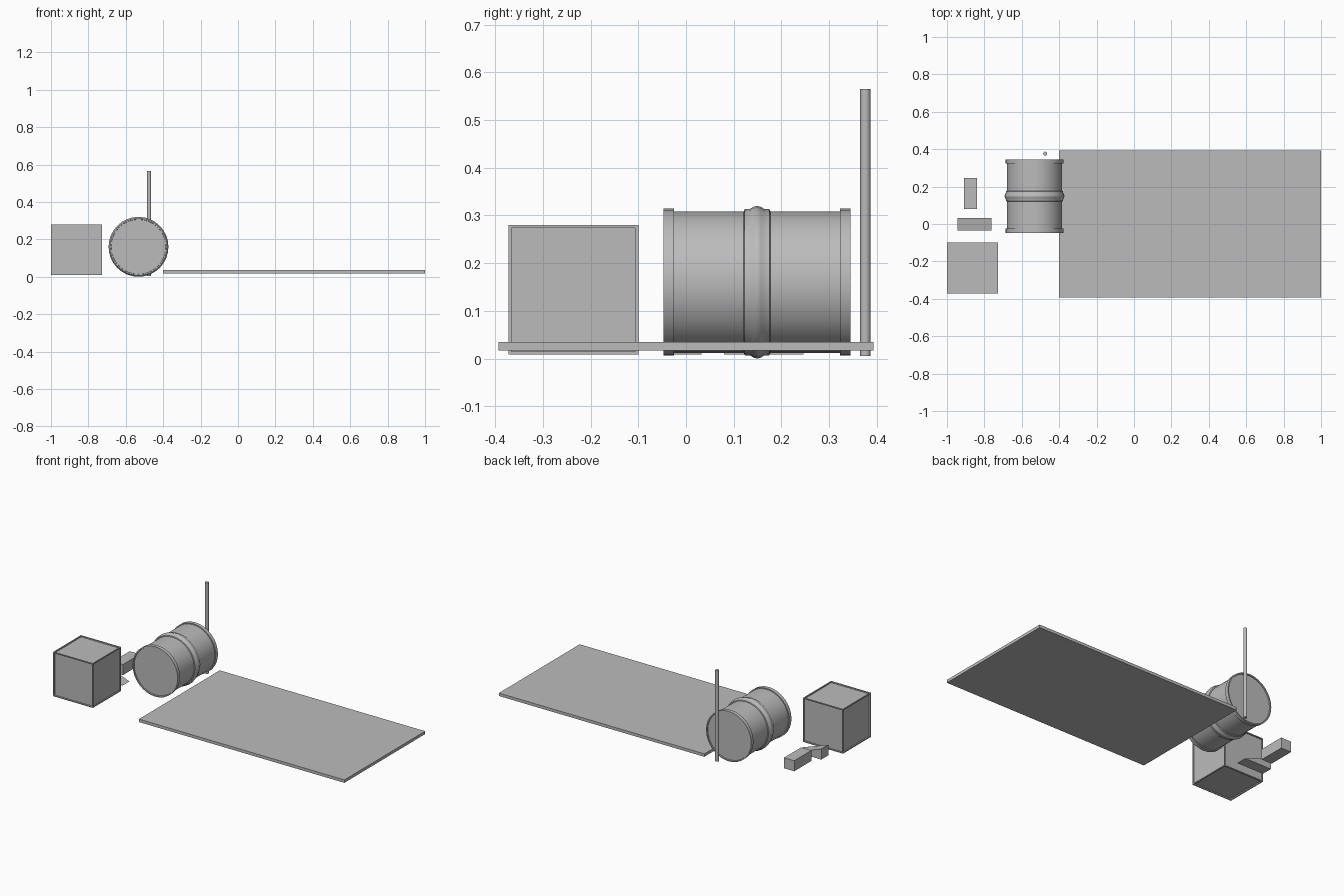
import bpy, bmesh, math
from mathutils import Matrix

cube = bpy.data.objects.get("Cube")
if cube:
    bpy.data.objects.remove(cube, do_unlink=True)

grey = bpy.data.materials.new("plain grey")
grey.use_nodes = True
COLOUR = (0.5, 0.5, 0.5, 1)
grey.diffuse_color = COLOUR
grey.node_tree.nodes["Principled BSDF"].inputs["Base Color"].default_value = COLOUR


def finish(name, bm, smooth=False):
    bmesh.ops.recalc_face_normals(bm, faces=bm.faces)
    mesh = bpy.data.meshes.new(name)
    bm.to_mesh(mesh)
    bm.free()
    mesh.materials.append(grey)
    obj = bpy.data.objects.new(name, mesh)
    bpy.context.collection.objects.link(obj)
    if smooth:
        bpy.ops.object.select_all(action="DESELECT")
        obj.select_set(True)
        bpy.context.view_layer.objects.active = obj
        bpy.ops.object.shade_smooth_by_angle(angle=math.radians(35))
    return obj


def box_mesh(low, high):
    bm = bmesh.new()
    bmesh.ops.create_cube(bm, size=1)
    for v in bm.verts:
        v.co = [a if c < 0 else b for c, a, b in zip(v.co, low, high)]
    bmesh.ops.recalc_face_normals(bm, faces=bm.faces)
    return bm


# Wide flat sheet
finish("flat_sheet", box_mesh((-0.4, -0.393, 0.017), (1, 0.393, 0.035)))

# Crate with a recessed panel on every side
bm = box_mesh((-1, -0.372, 0.008), (-0.728, -0.1, 0.28))
bmesh.ops.inset_individual(bm, faces=bm.faces[:], thickness=0.009, depth=0)
panels = [f for f in bm.faces if f.calc_area() > 0.05]
for panel in panels:
    shift = panel.normal * -0.007
    rim = bmesh.ops.extrude_discrete_faces(bm, faces=[panel])["faces"]
    bmesh.ops.translate(bm, verts=rim[0].verts[:], vec=shift)
finish("crate", bm)

# Small block
finish("block", box_mesh((-0.91, 0.08, 0.008), (-0.84, 0.246, 0.073)))

# Wedge, thin toward the sheet
bm = box_mesh((-0.945, -0.035, 0.008), (-0.762, 0.033, 0.073))
for v in bm.verts:
    if v.co.x > -0.8 and v.co.z > 0.05:
        v.co.z = 0.008
bmesh.ops.remove_doubles(bm, verts=bm.verts, dist=0.0001)
finish("wedge", bm)

# Upright pole
bm = bmesh.new()
bmesh.ops.create_cone(bm, cap_ends=True, segments=12, radius1=0.011, radius2=0.011,
                      depth=0.56, matrix=Matrix.Translation((-0.475, 0.376, 0.285)))
finish("pole", bm, smooth=True)

# Barrel lying along y: half profile (distance from middle, radius), mirrored
half = [(0.008, 0.158), (0.014, 0.154), (0.026, 0.153), (0.028, 0.148),
        (0.174, 0.148), (0.174, 0.154), (0.196, 0.154), (0.196, 0.147),
        (0.19, 0.146), (0.19, 0)]
profile = [(-d, r) for d, r in reversed(half)] + [(0, 0.16)] + half
bm = bmesh.new()
verts = [bm.verts.new((-0.532 + r, 0.149 + d, 0.16)) for d, r in profile]
edges = [bm.edges.new(pair) for pair in zip(verts, verts[1:])]
bmesh.ops.spin(bm, geom=verts + edges, cent=(-0.532, 0.149, 0.16), axis=(0, 1, 0),
               angle=2 * math.pi, steps=32, use_merge=True)
bmesh.ops.remove_doubles(bm, verts=bm.verts, dist=0.0001)
finish("barrel", bm, smooth=True)
